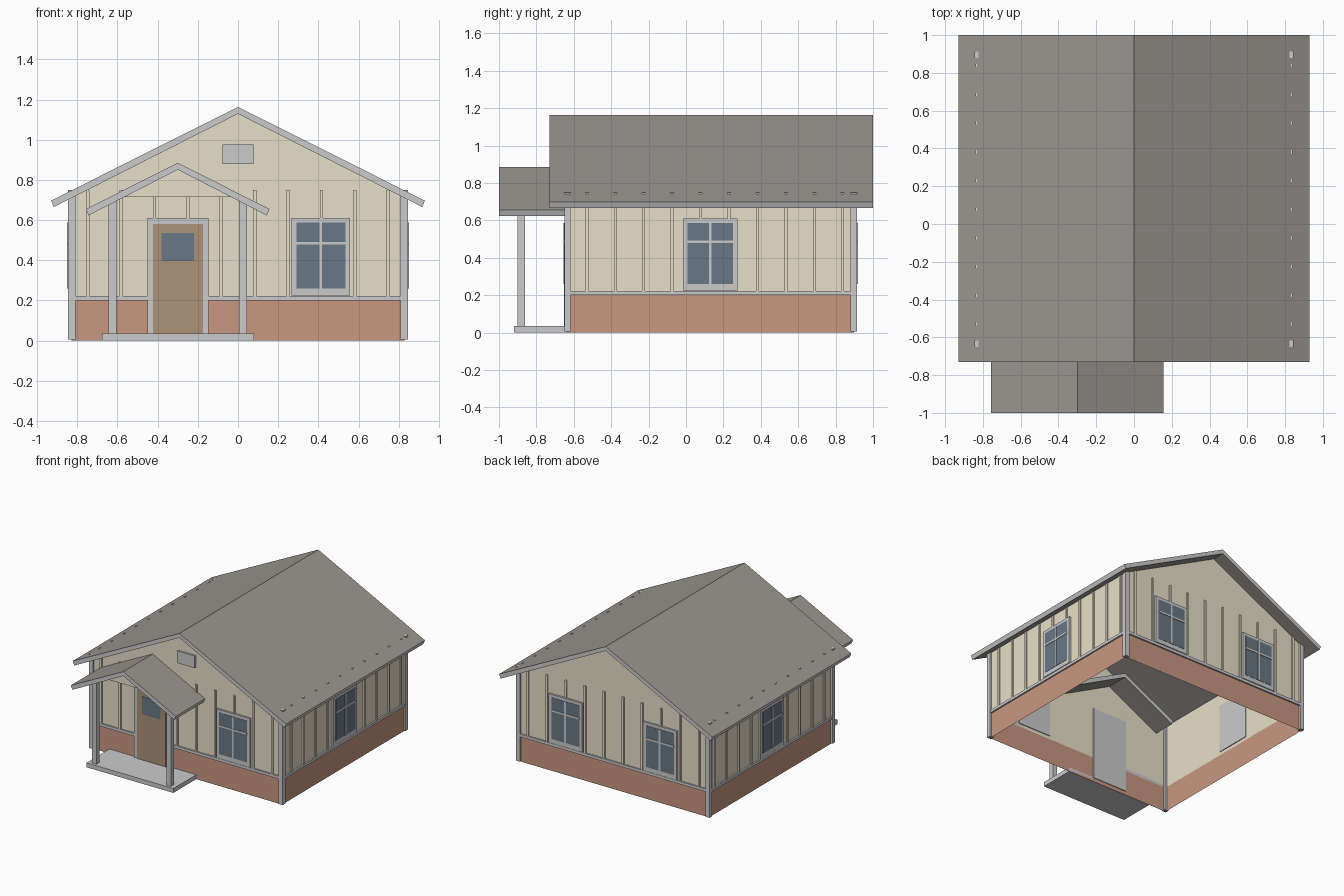
import bpy, bmesh

if "Cube" in bpy.data.objects:
    bpy.data.objects.remove(bpy.data.objects["Cube"])

def mat(name, r, g, b):
    m = bpy.data.materials.new(name)
    m.diffuse_color = (r, g, b, 1)
    m.use_nodes = True
    m.node_tree.nodes["Principled BSDF"].inputs["Base Color"].default_value = m.diffuse_color
    return m

TRIM = mat("trim_grey", .64, .64, .64)
WALL = mat("siding", .80, .74, .58)
BRICK = mat("brick", .58, .31, .22)
ROOF = mat("roof", .33, .31, .28)
GLASS = mat("glass", .14, .19, .24)
DOOR = mat("door_brown", .41, .29, .19)

X, Y0, Y1, CY = .83, -.635, .898, .13   # wall planes and middle of the house

def finish(name, bm, *mats):
    me = bpy.data.meshes.new(name)
    bm.to_mesh(me)
    bm.free()
    for m in mats:
        me.materials.append(m)
    ob = bpy.data.objects.new(name, me)
    bpy.context.collection.objects.link(ob)
    return ob

def box(name, x, y, z, m=TRIM):
    bm = bmesh.new()
    bmesh.ops.create_cube(bm, size=1)
    for v in bm.verts:
        v.co = [(a + b) / 2 + c * (b - a) for (a, b), c in zip((x, y, z), v.co)]
    return finish(name, bm, m)

# side name -> (runs along x?, plane position, outward sign)
SIDES = {"front": (True, Y0, -1), "back": (True, Y1, 1),
         "right": (False, X, 1), "left": (False, -X, -1)}

def wall_box(name, side, u, z, d, m=TRIM):
    """Box on a wall: u along the wall, z up, d outward from the wall."""
    along_x, p, s = SIDES[side]
    n = sorted(p + s * k for k in d)
    return box(f"{side}_{name}", u if along_x else n, n if along_x else u, z, m)

# Walls: open-bottomed shell with brick base
bm = bmesh.new()
def face(pts, mi):
    f = bm.faces.new([bm.verts.new(p) for p in pts])
    f.material_index = mi
base = [(-X, Y0), (X, Y0), (X, Y1), (-X, Y1)]
for i in range(4):
    a, b = base[i], base[(i + 1) % 4]
    face([(*a, 0), (*b, 0), (*b, .2), (*a, .2)], 1)
    top = [(*b, .715), (*a, .715)]
    if i % 2 == 0:
        top.insert(1, (0, a[1], 1.13))
    face([(*a, .2), (*b, .2)] + top, 0)
bmesh.ops.remove_doubles(bm, verts=bm.verts, dist=1e-4)
bmesh.ops.recalc_face_normals(bm, faces=bm.faces)
finish("walls", bm, WALL, BRICK)

# Gable roofs: chevron profile extruded in y, grey rims
def gable_roof(name, cx, half, peak, eave, y0, y1):
    prof = [(-half, eave), (0, peak), (half, eave),
            (half - .013, eave - .032), (0, peak - .034), (-half + .013, eave - .032)]
    bm = bmesh.new()
    a = [bm.verts.new((cx + x, y0, z)) for x, z in prof]
    b = [bm.verts.new((cx + x, y1, z)) for x, z in prof]
    for r in (a, b):
        bm.faces.new((r[0], r[1], r[4], r[5])).material_index = 1
        bm.faces.new((r[1], r[2], r[3], r[4])).material_index = 1
    for i in range(6):
        j = (i + 1) % 6
        f = bm.faces.new((a[i], a[j], b[j], b[i]))
        f.material_index = int(i in (2, 5))
    bmesh.ops.recalc_face_normals(bm, faces=bm.faces)
    finish(name, bm, ROOF, TRIM)

gable_roof("main_roof", 0, .93, 1.163, .697, -.73, 1)
gable_roof("porch_roof", -.30, .457, .885, .655, -1, -.46)

# Corner boards
for sx in (-1, 1):
    for y in ((-.65, -.617), (.88, .913)):
        box("corner_board", sorted((sx * .81, sx * .845)), y, (.005, .75))

# Belt trim and battens
for side, (along_x, p, s) in SIDES.items():
    lo, hi = (-.82, .82) if along_x else (Y0, Y1)
    runs = [(lo, -.44), (-.15, hi)] if side == "front" else [(lo, hi)]
    for r in runs:
        wall_box("belt_trim", side, r, (.2, .222), (0, .012))
    if along_x:
        us = [-.747 + .166 * k for k in range(10)]
    else:
        us = [-.53 + .152 * k for k in range(10)]
    holes = {"front": [(-.45, -.145), (.265, .56)],
             "back": [(-.56, -.265), (.265, .56)]}.get(side, [(-.015, .275)])
    for u in us:
        covered = any(a < u < b for a, b in holes)
        wall_box("batten", side, (u - .008, u + .008),
                 (.61 if covered else .22, .75), (0, .01), WALL)

# Windows: surround, pane and glazing bars
def window(side, c):
    wall_box("window_surround", side, (c - .146, c + .146), (.225, .61), (-.006, .015))
    wall_box("window_pane", side, (c - .122, c + .122), (.26, .587), (.01, .017), GLASS)
    wall_box("window_mullion", side, (c - .007, c + .007), (.26, .587), (.01, .021))
    wall_box("window_rail", side, (c - .122, c + .122), (.478, .492), (.01, .021))

for side, c in (("front", .412), ("back", .412), ("back", -.412), ("right", CY), ("left", CY)):
    window(side, c)

# Door and gable vent
wall_box("door_frame", "front", (-.45, -.147), (.03, .61), (-.006, .015))
wall_box("door", "front", (-.422, -.173), (.035, .58), (.01, .018), DOOR)
wall_box("door_glass", "front", (-.38, -.218), (.397, .535), (.012, .021), GLASS)
wall_box("gable_vent", "front", (-.077, .077), (.88, .975), (-.005, .015))

# Porch: slab, posts and gable infill
box("porch_slab", (-.677, .08), (-.92, -.635), (0, .035))
for x in (-.625, .025):
    box("porch_post", (x - .02, x + .02), (-.9, -.86), (.035, .70))
bm = bmesh.new()
bm.faces.new([bm.verts.new(p) for p in
              ((-.58, -.875, .715), (-.02, -.875, .715), (-.30, -.875, .86))])
finish("porch_gable", bm, WALL)
